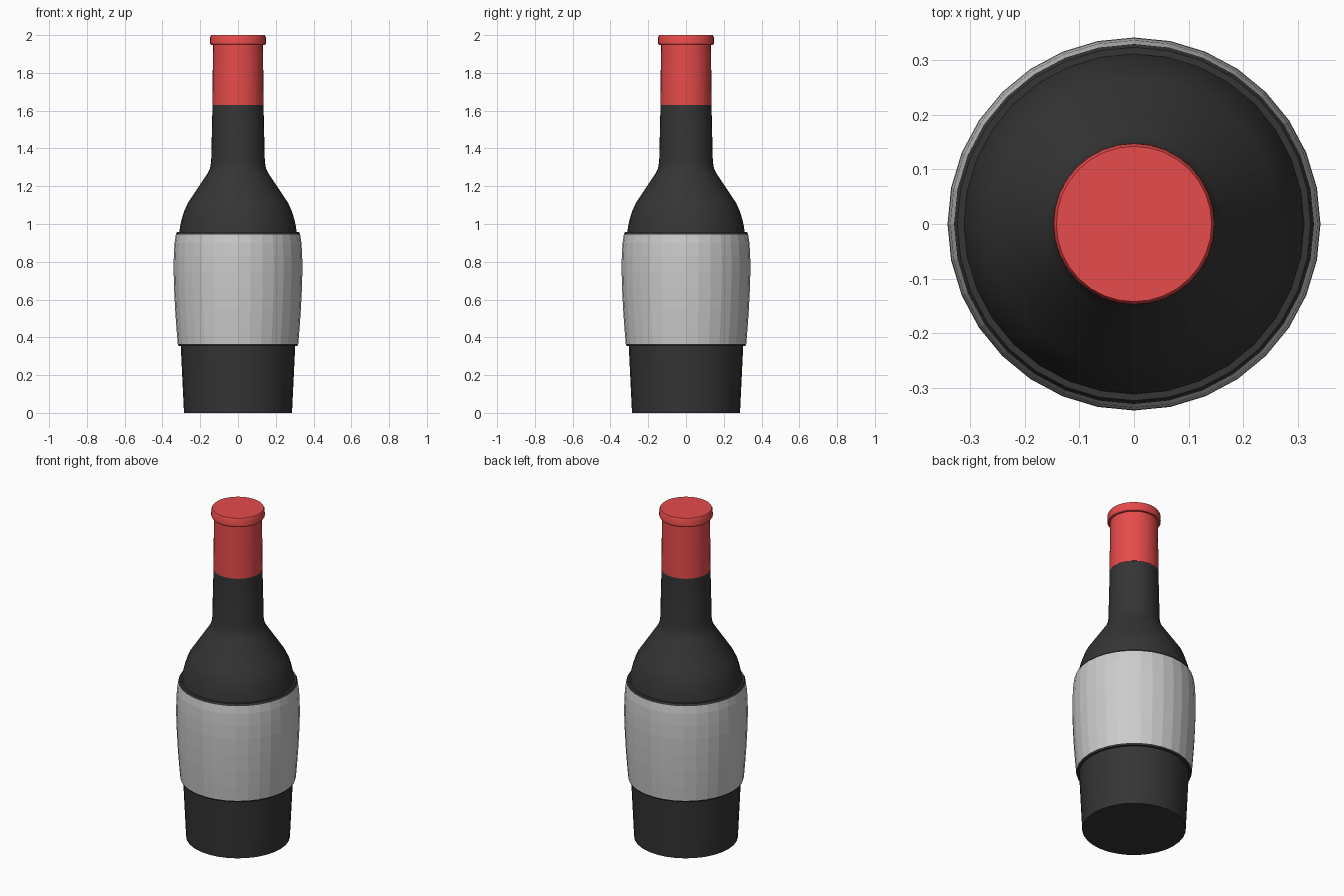
import bpy, bmesh
from math import sin, cos, tau, radians

if "Cube" in bpy.data.objects:
    bpy.data.objects.remove(bpy.data.objects["Cube"])

SIDES = 32


def lathe(name, profile, color=None, smooth=True):
    """Revolve (radius, z) points about z and cap both ends."""
    bm = bmesh.new()
    rings = [[bm.verts.new((r * cos(tau * i / SIDES), r * sin(tau * i / SIDES), z))
              for i in range(SIDES)] for r, z in profile]
    for a, b in zip(rings, rings[1:]):
        for i in range(SIDES):
            j = (i + 1) % SIDES
            bm.faces.new((a[i], a[j], b[j], b[i]))
    bm.faces.new(rings[0][::-1])
    bm.faces.new(rings[-1])
    mesh = bpy.data.meshes.new(name)
    bm.to_mesh(mesh)
    bm.free()
    ob = bpy.data.objects.new(name, mesh)
    bpy.context.collection.objects.link(ob)
    if color:
        mat = bpy.data.materials.new(name + "_material")
        mat.diffuse_color = (*color, 1)
        mat.use_nodes = True
        mat.node_tree.nodes["Principled BSDF"].inputs["Base Color"].default_value = mat.diffuse_color
        mesh.materials.append(mat)
    if smooth:
        bpy.ops.object.select_all(action='DESELECT')
        ob.select_set(True)
        bpy.context.view_layer.objects.active = ob
        bpy.ops.object.shade_smooth_by_angle(angle=radians(30))
    return ob


# Dark glass: tapered base, stepped band behind the label, shoulder and neck
lathe("bottle", [
    (.286, 0), (.303, .355), (.314, .355), (.319, .365),
    (.319, .94), (.329, .945), (.323, .957), (.311, .957),
    (.306, .99), (.297, 1.03), (.284, 1.07), (.266, 1.11),
    (.160, 1.27), (.148, 1.295), (.142, 1.33), (.135, 1.63)],
    (.035, .035, .035))

# Bulging faceted paper label
lathe("label", [
    (.319, .365), (.326, .45), (.333, .55), (.338, .65),
    (.341, .75), (.340, .83), (.336, .90), (.329, .945)], smooth=False)

# Red foil on the neck with the lip at the top
lathe("neck_foil", [
    (.136, 1.63), (.132, 1.947), (.143, 1.947), (.148, 1.955),
    (.147, 1.99), (.142, 2.0)], (.8, .07, .07))
